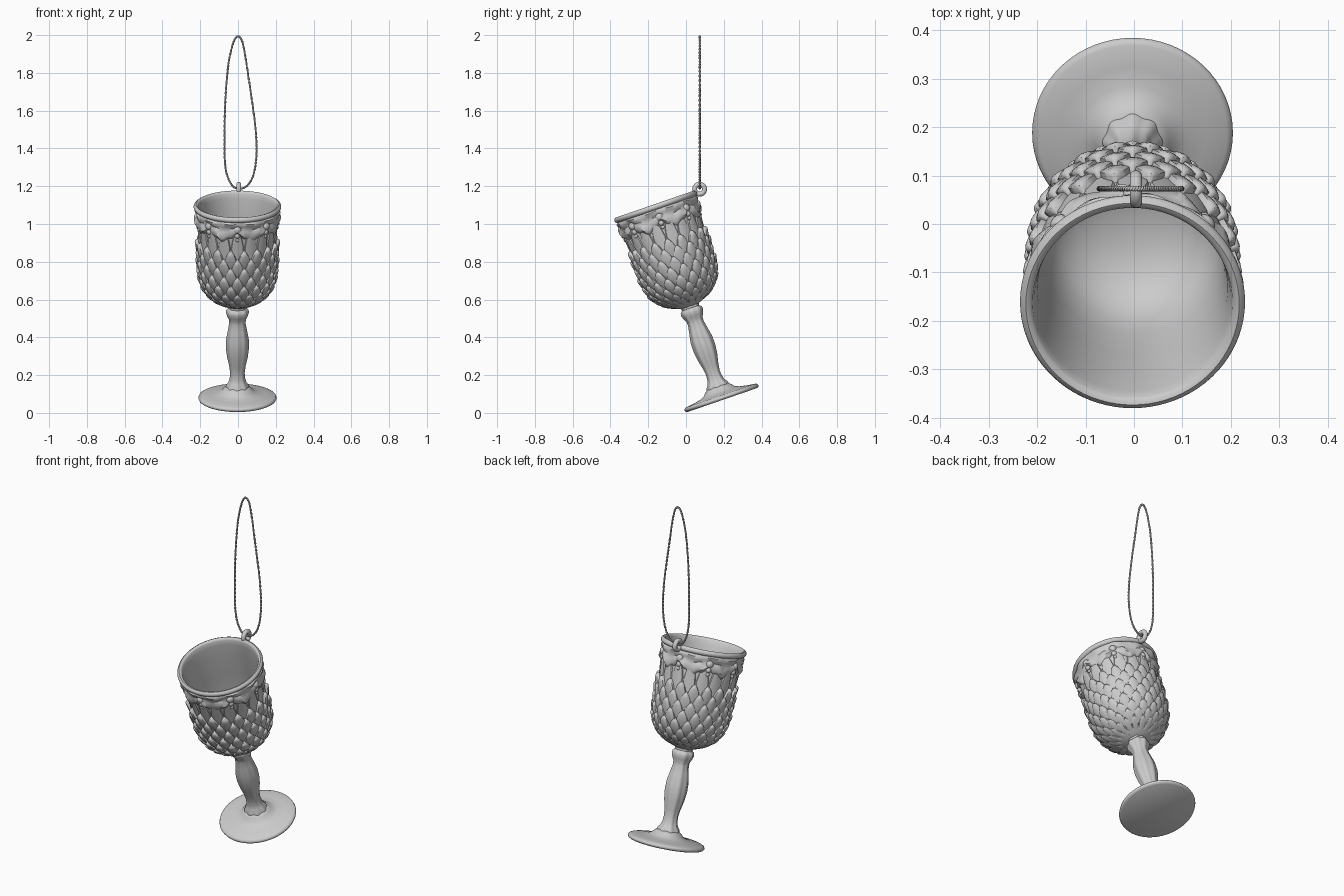
import bpy, bmesh, math
from mathutils import Matrix, Vector

if "Cube" in bpy.data.objects:
    bpy.data.objects.remove(bpy.data.objects["Cube"])

TILT = Matrix.Translation((-0.003, 0.192, 0.068)) @ Matrix.Rotation(math.radians(19), 4, 'X')
TAU = 2 * math.pi


def finish(name, bm, matrix=TILT, angle=50):
    bmesh.ops.remove_doubles(bm, verts=bm.verts, dist=1e-5)
    me = bpy.data.meshes.new(name)
    bm.to_mesh(me)
    bm.free()
    ob = bpy.data.objects.new(name, me)
    bpy.context.collection.objects.link(ob)
    ob.matrix_world = matrix
    bpy.ops.object.select_all(action='DESELECT')
    bpy.context.view_layer.objects.active = ob
    ob.select_set(True)
    bpy.ops.object.shade_smooth_by_angle(angle=math.radians(angle))
    return ob


def skin(bm, rows, wrap=False):
    """Join rows of points into quads."""
    vs = [[bm.verts.new(p) for p in row] for row in rows]
    n = len(vs[0])
    for a, b in zip(vs, vs[1:]):
        for i in range(n if wrap else n - 1):
            j = (i + 1) % n
            bm.faces.new((a[i], a[j], b[j], b[i]))


def polar(r, a, h):
    return (r * math.sin(a), -r * math.cos(a), h)


def lathe(name, profile, n=64, flute=0.0):
    bm = bmesh.new()
    rows = []
    for r, h in profile:
        rows.append([polar(r * (1 + flute * math.cos(8 * TAU * i / n)), TAU * -i / n, h)
                     for i in range(n)])
    skin(bm, rows, True)
    bmesh.ops.remove_doubles(bm, verts=bm.verts, dist=1e-5)
    bmesh.ops.dissolve_degenerate(bm, edges=bm.edges, dist=1e-6)
    bmesh.ops.recalc_face_normals(bm, faces=bm.faces)
    return finish(name, bm)


# foot and stem
lathe("foot", [(0, 0), (.195, 0), (.204, .005), (.207, .012), (.204, .02), (.195, .025),
               (.15, .031), (.11, .039), (.085, .05), (.074, .064), (.055, .078), (0, .08)])
lathe("stem", [(0, .06), (.062, .065), (.058, .083), (.046, .1), (.04, .12), (.037, .15), (.042, .19),
               (.053, .24), (.059, .29), (.058, .34), (.049, .39), (.042, .43), (.043, .45),
               (.053, .47), (.059, .49), (.057, .505), (.046, .515), (.05, .54), (0, .56)], flute=.035)

# bowl with hollow inside and rolled lip
OUTER = [(.045, .525), (.08, .538), (.115, .558), (.145, .583), (.168, .615), (.184, .655), (.194, .71),
         (.198, .78), (.2, .86), (.203, .95), (.209, 1.02), (.216, 1.066)]
LIP = [(.222, 1.068), (.229, 1.073), (.232, 1.082), (.229, 1.091), (.22, 1.097), (.211, 1.094),
       (.206, 1.086)]
INNER = [(.202, 1.06), (.196, 1.0), (.19, .87), (.186, .75), (.176, .68), (.155, .63), (.115, .595),
         (.06, .575), (0, .57)]
lathe("bowl", [(0, .52)] + OUTER + LIP + INNER, n=80)


def wall(h):
    """Outer bowl radius at a height."""
    for (r0, h0), (r1, h1) in zip(OUTER, OUTER[1:]):
        if h <= h1:
            return r0 + (r1 - r0) * max(0, (h - h0) / (h1 - h0))
    return OUTER[-1][0]


# overlapping leaf scales, tips opening outward and upward
def leaf(bm, a, h, length, half, bulge):
    rows = []
    for v, w, d in ((0, .45, .0), (.25, .9, .5), (.5, 1, .8), (.72, .75, 1), (.87, .45, 1.05),
                    (.96, .2, .8), (1, .06, -.3)):
        z = h + v * length
        row = []
        for u in (-1, -.85, -.45, 0, .45, .85, 1):
            side = -.3 if abs(u) == 1 else d * (1 - .4 * u * u)
            off = side * bulge if d > 0 else d * bulge
            row.append(polar(wall(z) + off, a + u * w * half, z))
        rows.append(row)
    skin(bm, rows)


N = 18
bm = bmesh.new()
for k, (h, length) in enumerate([(.533, .045), (.552, .06), (.578, .075), (.613, .09), (.655, .1), (.7, .105),
                                 (.745, .11), (.79, .115)]):
    for i in range(N):
        leaf(bm, TAU * (i + .5 * (k % 2)) / N, h, length, math.pi / N * .98, .012 + .012 * min(1, k / 3))
finish("leaf_scales", bm)

# long flat leaves above the scales
bm = bmesh.new()
for i in range(N):
    leaf(bm, TAU * i / N, .82, .2, math.pi / N * 1.0, .009)
finish("tall_leaves", bm)

# draped collar below the lip
bm = bmesh.new()
n = 192
rows = []
for v, d in ((0, -.004), (.04, .008), (.2, .016), (.45, .012), (.6, .004), (.75, .01), (.9, .011), (1, .002)):
    row = []
    for i in range(n):
        a = TAU * i / n
        low = 1.0 - .038 * abs(math.sin(4 * a)) ** 1.5 - .012 * math.sin(12 * a) ** 2
        z = low + v * (1.068 - low)
        swell = d * (1 + .35 * math.sin(12 * a + 4 * v))
        row.append(polar(wall(z) + swell, a, z))
    rows.append(row)
skin(bm, rows, True)
finish("draped_collar", bm)

# small drop knots between the drapes
bm = bmesh.new()
for i in range(8):
    a = TAU * i / 8
    for h, r in ((1.025, .02), (.992, .015), (.968, .01)):
        m = (Matrix.Translation(polar(wall(h) + .006, a, h)) @ Matrix.Rotation(a, 4, 'Z')
             @ Matrix.Diagonal((1, .75, 1, 1)))
        bmesh.ops.create_uvsphere(bm, u_segments=14, v_segments=8, radius=r, matrix=m)
finish("drop_knots", bm)

# hanging ring
bpy.ops.mesh.primitive_torus_add(major_segments=36, minor_segments=14, major_radius=.026, minor_radius=.013,
                                 location=(.004, .072, 1.184), rotation=(0, math.pi / 2, 0))
bpy.context.object.name = "hanging_ring"
bpy.ops.object.shade_smooth()

# twisted hanging cord: two strands around a teardrop path
PATH = [(0, 1.993), (.022, 1.967), (.04, 1.88), (.058, 1.76), (.073, 1.66), (.09, 1.53), (.098, 1.42),
        (.095, 1.33), (.078, 1.25), (.045, 1.2), (.004, 1.187), (-.03, 1.203), (-.058, 1.26), (-.07, 1.34),
        (-.071, 1.45), (-.07, 1.57), (-.065, 1.69), (-.055, 1.81), (-.043, 1.89), (-.022, 1.967)]


def path_point(t):
    i, f = int(t), t - int(t)
    p = [Vector(PATH[(i + k) % len(PATH)]) for k in (-1, 0, 1, 2)]
    return .5 * (2 * p[1] + (p[2] - p[0]) * f + (2 * p[0] - 5 * p[1] + 4 * p[2] - p[3]) * f * f
                 + (3 * p[1] - p[0] - 3 * p[2] + p[3]) * f ** 3)


STEPS = 480
for s in range(2):
    cu = bpy.data.curves.new(f"cord_strand_{s + 1}", 'CURVE')
    cu.dimensions = '3D'
    cu.bevel_depth = .0033
    cu.bevel_resolution = 2
    sp = cu.splines.new('POLY')
    sp.points.add(STEPS - 1)
    for k in range(STEPS):
        t = k * len(PATH) / STEPS
        c = path_point(t)
        d = (path_point(t + .01) - path_point(t - .01)).normalized()
        tw = TAU * 48 * k / STEPS + math.pi * s
        o = .0026 * math.cos(tw)
        sp.points[k].co = (c.x - d.y * o, .073 + .0026 * math.sin(tw), c.y + d.x * o, 1)
    sp.use_cyclic_u = True
    bpy.context.collection.objects.link(bpy.data.objects.new(f"cord_strand_{s + 1}", cu))
